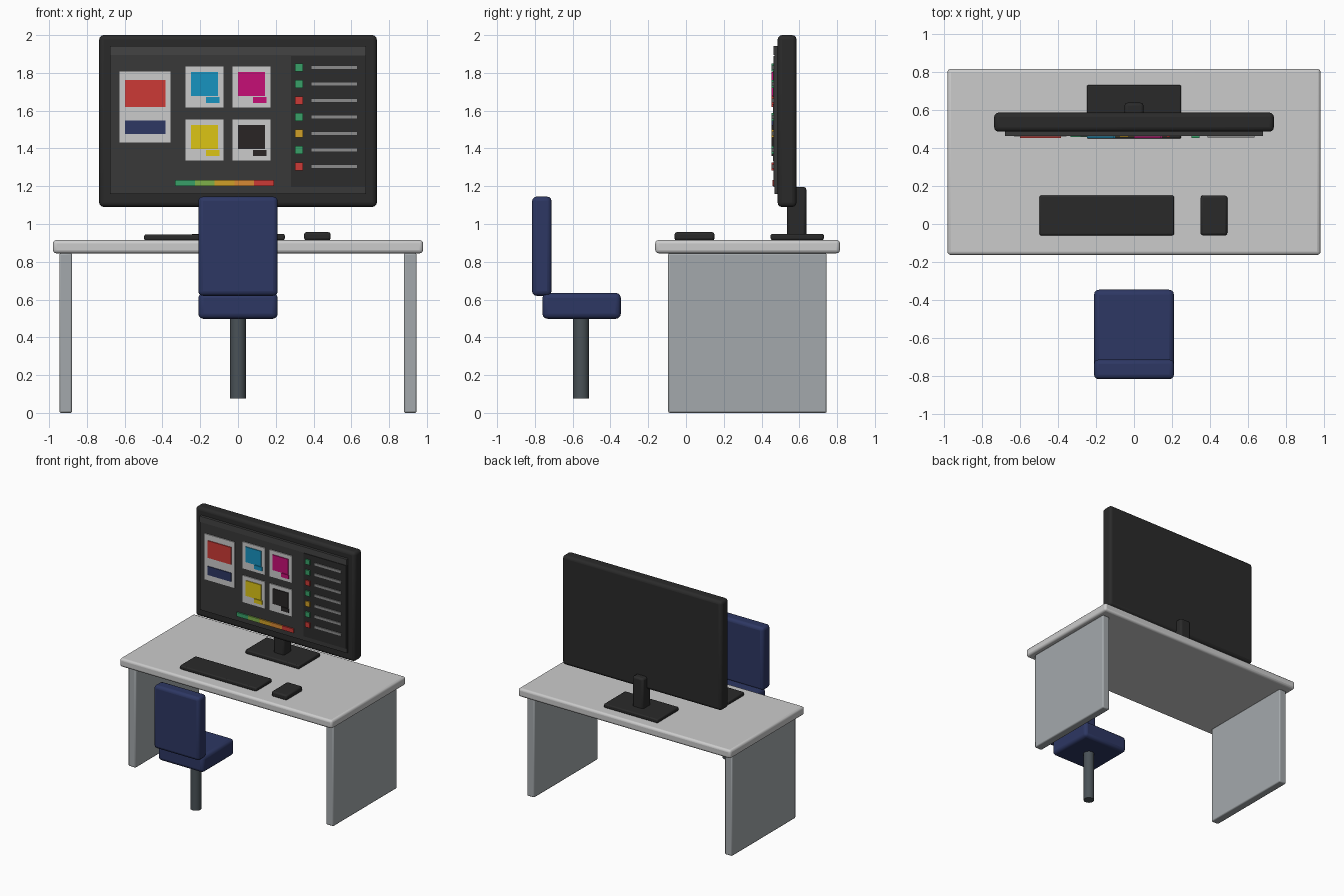
import bpy, bmesh
from mathutils import Matrix, Vector

if "Cube" in bpy.data.objects:
    bpy.data.objects.remove(bpy.data.objects["Cube"])

MATS = {}


def material(name, hex_color):
    if name not in MATS:
        m = bpy.data.materials.new(name)
        rgb = [int(hex_color[i:i + 2], 16) / 255 for i in (0, 2, 4)]
        lin = [c / 12.92 if c <= 0.04045 else ((c + 0.055) / 1.055) ** 2.4 for c in rgb]
        m.diffuse_color = (*lin, 1)
        m.use_nodes = True
        m.node_tree.nodes["Principled BSDF"].inputs["Base Color"].default_value = m.diffuse_color
        MATS[name] = m
    return MATS[name]


COLORS = dict(black="2A2A2A", screen="383838", bar="444444", panel="2C2C2C", paper="D8D8D8",
              line="8C8C8C", navy="2D3763", red="CC3A36", cyan="1793C0", magenta="C60F76",
              yellow="DCC515", ink="292525", green="38A069", lime="7FB04A", ochre="D0A028",
              orange="D98A35", desk="D2D2D2", leg="A4A9AC", post="4A5257")


def finish(name, bm, color, bevel=0, segments=2):
    me = bpy.data.meshes.new(name)
    bm.to_mesh(me)
    bm.free()
    ob = bpy.data.objects.new(name, me)
    bpy.context.collection.objects.link(ob)
    me.materials.append(material(color, COLORS[color]))
    if bevel:
        mod = ob.modifiers.new("bevel", 'BEVEL')
        mod.width, mod.segments = bevel, segments
        bpy.context.view_layer.objects.active = ob
        ob.select_set(True)
        bpy.ops.object.shade_smooth_by_angle(angle=0.7)
        ob.select_set(False)
    return ob


def box(name, x, y, z, color, bevel=0, segments=2):
    """Box from (min, max) ranges on each axis."""
    bm = bmesh.new()
    bmesh.ops.create_cube(bm, size=1)
    size = Vector([r[1] - r[0] for r in (x, y, z)])
    mid = Vector([(r[0] + r[1]) / 2 for r in (x, y, z)])
    bmesh.ops.transform(bm, matrix=Matrix.Translation(mid) @ Matrix.Diagonal((*size, 1)), verts=bm.verts)
    return finish(name, bm, color, bevel, segments)


def tile(name, x0, z0, w, h, front, color, back=0.475):
    """Thin on-screen rectangle whose face lies at y = front."""
    return box(name, (x0, x0 + w), (front, back), (z0, z0 + h), color)


# Desk
box("desktop", (-0.98, 0.98), (-0.163, 0.815), (0.845, 0.915), "desk", 0.018, 3)
for side, x in (("left", -0.912), ("right", 0.912)):
    box(side + "_desk_leg", (x - 0.034, x + 0.034), (-0.095, 0.745), (0, 0.845), "leg", 0.009)

# Monitor and stand
box("monitor_body", (-0.735, 0.735), (0.485, 0.585), (1.09, 2.0), "black", 0.024, 3)
box("stand_base", (-0.248, 0.248), (0.448, 0.73), (0.915, 0.948), "black", 0.009)
box("stand_neck", (-0.05, 0.05), (0.535, 0.637), (0.93, 1.197), "black", 0.015)

# Keyboard and mouse
box("keyboard", (-0.497, 0.21), (-0.06, 0.15), (0.913, 0.945), "black", 0.009)
box("mouse", (0.35, 0.49), (-0.06, 0.15), (0.913, 0.957), "black", 0.012)

# Chair
box("seat", (-0.21, 0.21), (-0.76, -0.345), (0.498, 0.635), "navy", 0.027, 3)
box("backrest", (-0.21, 0.21), (-0.815, -0.712), (0.62, 1.145), "navy", 0.024, 3)
bm = bmesh.new()
bmesh.ops.create_cone(bm, cap_ends=True, segments=24, radius1=0.042, radius2=0.042, depth=0.445,
                      matrix=Matrix.Translation((0, -0.555, 0.2975)))
post = finish("chair_post", bm, "post")
bpy.context.view_layer.objects.active = post
post.select_set(True)
bpy.ops.object.shade_smooth_by_angle(angle=0.7)
post.select_set(False)

# Screen with title bar and side panel
tile("screen", -0.677, 1.159, 1.354, 0.783, 0.468, "screen", 0.49)
tile("title_bar", -0.677, 1.894, 1.354, 0.048, 0.463, "bar")
tile("side_panel", 0.28, 1.196, 0.392, 0.693, 0.463, "panel")

# Large document card
tile("document_card", -0.63, 1.429, 0.275, 0.381, 0.460, "paper")
tile("document_picture", -0.598, 1.619, 0.214, 0.143, 0.453, "red")
tile("document_footer", -0.598, 1.476, 0.214, 0.072, 0.453, "navy")

# Four swatch cards
for i, color in enumerate(("cyan", "magenta", "yellow", "ink")):
    x, z = -0.28 + 0.248 * (i % 2), 1.614 - 0.281 * (i // 2)
    tile(color + "_card", x, z, 0.206, 0.222, 0.460, "paper")
    tile(color + "_swatch", x + 0.032, z + 0.063, 0.142, 0.127, 0.453, color)
    tile(color + "_tag", x + 0.111, z + 0.026, 0.071, 0.033, 0.453, color)

# Colour strip
for i, color in enumerate(("green", "lime", "ochre", "orange", "red")):
    tile(f"strip_{i + 1}", -0.333 + 0.1046 * i, 1.2, 0.1046, 0.034, 0.457, color)

# Status list in the side panel
for i, color in enumerate(("green", "green", "red", "green", "ochre", "green", "red")):
    z = 1.828 - 0.0873 * i
    tile(f"status_dot_{i + 1}", 0.301, z - 0.021, 0.042, 0.042, 0.453, color)
    tile(f"status_line_{i + 1}", 0.386, z - 0.01, 0.246, 0.02, 0.455, "line")
